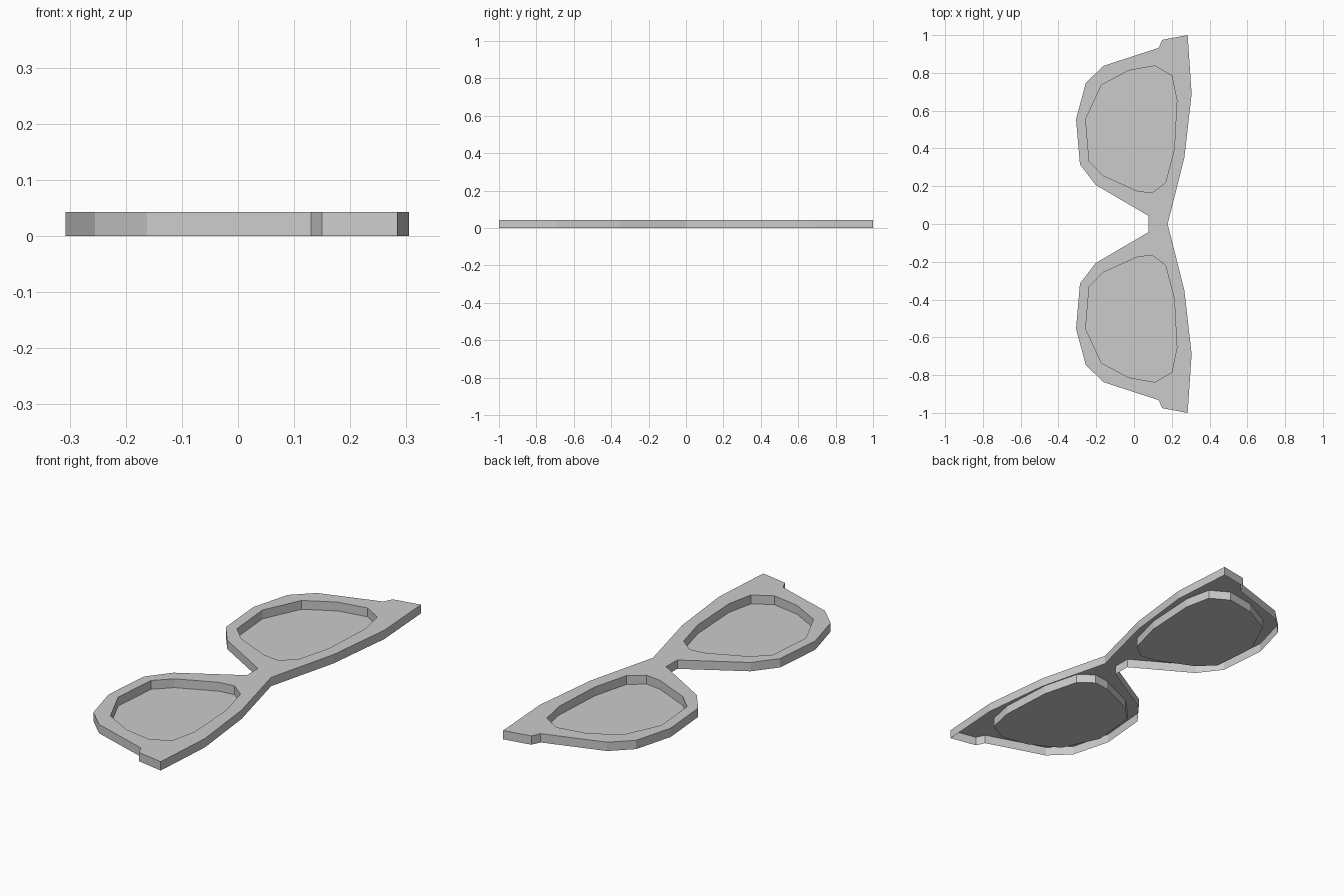
import bpy, bmesh

if "Cube" in bpy.data.objects:
    bpy.data.objects.remove(bpy.data.objects["Cube"])

TOP = 0.043  # frame thickness

# Half of the frame outline (counter-clockwise, bridge ends on y = 0)
OUTLINE = [(0.178, 0), (0.267, 0.352), (0.305, 0.69), (0.284, 1.0),
           (0.15, 0.975), (0.13, 0.932), (-0.162, 0.837), (-0.255, 0.747),
           (-0.307, 0.555), (-0.286, 0.315), (-0.203, 0.207),
           (0.077, 0.043), (0.077, 0)]

# Lens opening (clockwise)
OPENING = [(-0.172, 0.735), (-0.03, 0.812), (0.11, 0.837), (0.2, 0.785),
           (0.227, 0.655), (0.213, 0.395), (0.167, 0.22), (0.097, 0.165),
           (0.018, 0.175), (-0.162, 0.256), (-0.237, 0.33), (-0.256, 0.555)]


def finish(bm, name):
    """Turn a half mesh into an object mirrored across the bridge."""
    mesh = bpy.data.meshes.new(name)
    bm.to_mesh(mesh)
    bm.free()
    obj = bpy.data.objects.new(name, mesh)
    bpy.context.collection.objects.link(obj)
    mod = obj.modifiers.new("mirror", 'MIRROR')
    mod.use_axis = (False, True, False)
    mod.merge_threshold = 0.0005
    return obj


def ring(bm, points, z):
    return [bm.verts.new((x, y, z)) for x, y in points]


# Frame: top face with lens opening, outer rim and opening walls, open underneath
bm = bmesh.new()
loops = [ring(bm, OUTLINE, TOP), ring(bm, OPENING, TOP)]
edges = [bm.edges.new((a, b)) for lp in loops for a, b in zip(lp, lp[1:] + lp[:1])]
bmesh.ops.triangle_fill(bm, edges=edges, use_beauty=True, normal=(0, 0, 1))
bm.normal_update()
for f in bm.faces:
    if f.normal.z < 0:
        f.normal_flip()
for points, top, closed in ((OUTLINE, loops[0], False), (OPENING, loops[1], True)):
    low = ring(bm, points, 0)
    n = len(points)
    for i in range(n if closed else n - 1):
        j = (i + 1) % n
        bm.faces.new((low[i], low[j], top[j], top[i]))
finish(bm, "glasses_frame")

# Lenses: flat sheets at the bottom of the openings
bm = bmesh.new()
bm.faces.new(ring(bm, OPENING[::-1], 0))
finish(bm, "lenses")
